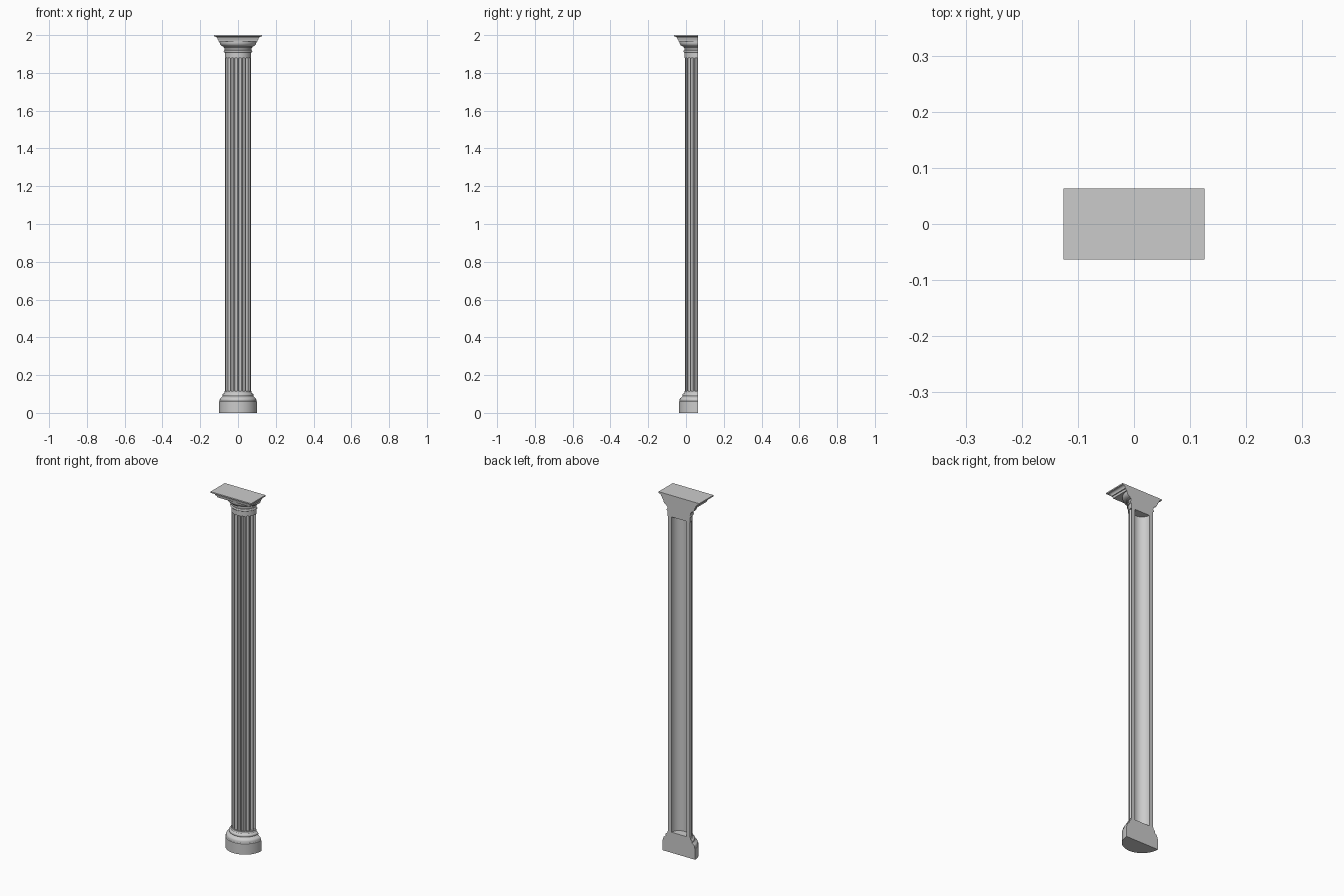
import bpy, bmesh, math

if "Cube" in bpy.data.objects:
    bpy.data.objects.remove(bpy.data.objects["Cube"])

BACK = 0.063          # flat back plane; also the axis of the half column
SEG = 40              # segments in a half turn


def loft(name, rings):
    """Skin closed outlines (lists of 3D points) from bottom to top and cap the ends."""
    bm = bmesh.new()
    loops = [[bm.verts.new(p) for p in ring] for ring in rings]
    n = len(loops[0])
    for a, b in zip(loops, loops[1:]):
        for i in range(n):
            j = (i + 1) % n
            bm.faces.new((a[i], a[j], b[j], b[i]))
    bm.faces.new(loops[0][::-1])
    bm.faces.new(loops[-1])
    bmesh.ops.recalc_face_normals(bm, faces=bm.faces[:])
    mesh = bpy.data.meshes.new(name)
    bm.to_mesh(mesh)
    bm.free()
    ob = bpy.data.objects.new(name, mesh)
    bpy.context.collection.objects.link(ob)
    bpy.ops.object.select_all(action='DESELECT')
    ob.select_set(True)
    bpy.context.view_layer.objects.active = ob
    bpy.ops.object.shade_smooth_by_angle(angle=math.radians(30))
    return ob


def polar(r, a, z):
    return (-r * math.cos(a), BACK - r * math.sin(a), z)


def half_round(r, z):
    return [polar(r, math.pi * i / SEG, z) for i in range(SEG + 1)]


def half_square(r, z):
    return [(-r, BACK, z), (-r, BACK - r, z), (r, BACK - r, z), (r, BACK, z)]


def arc(r, z, dr, dz, a0, a1, n=6):
    """Points of an elliptical moulding around (r, z), angles in degrees."""
    return [(r + dr * math.cos(math.radians(a0 + (a1 - a0) * i / n)),
             z + dz * math.sin(math.radians(a0 + (a1 - a0) * i / n))) for i in range(n + 1)]


# Base: drum with rounded shoulder and two smaller mouldings
base = [(0.100, 0.0), (0.100, 0.060)]
base += [(0.098, 0.062)] + arc(0.085, 0.067, 0.012, 0.015, 0, 75)
base += [(0.084, 0.086)] + arc(0.072, 0.094, 0.010, 0.010, -30, 80)
base += [(0.071, 0.108), (0.071, 0.115)]
loft("base", [half_round(r, z) for r, z in base])

# Shaft: fluted half shell, hollow at the back
FLUTES, R, DEPTH, INNER = 10, 0.068, 0.008, 0.046
outline = [(R, 0.0)]
step = math.pi / FLUTES
for k in range(FLUTES):
    for i in range(9):
        t = i / 8
        a = step * (k + 0.12 + 0.76 * t)
        outline.append((R - DEPTH * math.sin(math.pi * t) ** 0.8, a))
outline.append((R, math.pi))
outline += [(INNER, math.pi * (1 - i / 24)) for i in range(25)]
loft("shaft", [[polar(r, a, z) for r, a in outline] for z in (0.113, 1.882)])

# Capital: neck, rings and swelling cushion
cap = [(0.070, 1.880), (0.070, 1.908)]
cap += arc(0.070, 1.914, 0.006, 0.006, -90, 90)
cap += [(0.071, 1.922), (0.071, 1.932), (0.077, 1.934), (0.077, 1.939)]
cap += arc(0.077, 1.962, 0.020, 0.022, -75, 0)
cap += [(0.097, 1.968)]
loft("capital", [half_round(r, z) for r, z in cap])

# Abacus: square moulded top slab
slab = [(0.102, 1.966), (0.104, 1.977), (0.108, 1.978)]
slab += arc(0.122, 1.979, 0.013, 0.013, 175, 95)
slab += [(0.126, 1.993), (0.126, 2.0)]
loft("abacus", [half_square(r, z) for r, z in slab])
